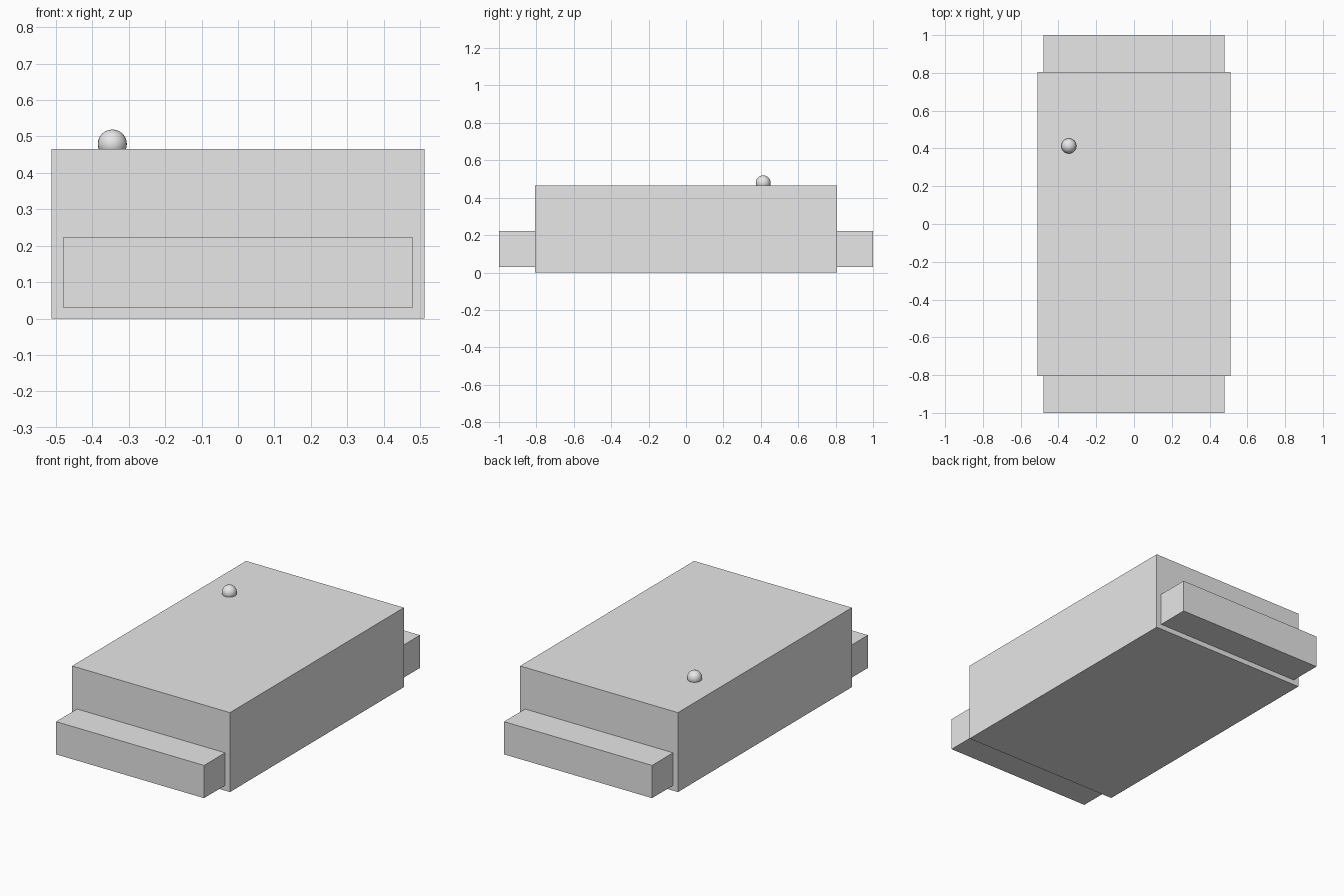
import bpy
import math

cube = bpy.data.objects.get("Cube")
if cube:
    bpy.data.objects.remove(cube, do_unlink=True)

grey = bpy.data.materials.new("plain grey")
grey.use_nodes = True
colour = (0.8, 0.8, 0.8, 1)
grey.diffuse_color = colour
grey.node_tree.nodes["Principled BSDF"].inputs["Base Color"].default_value = colour


def box(name, size, centre):
    bpy.ops.mesh.primitive_cube_add(size=1, location=centre)
    ob = bpy.context.object
    ob.name = name
    ob.scale = size
    bpy.ops.object.transform_apply(location=False, rotation=False, scale=True)
    ob.data.materials.append(grey)
    return ob


# Main body
box("body", (1.024, 1.612, 0.466), (0, 0, 0.233))

# Matching end terminals, butted against the body
for name, side in (("front_terminal", -1), ("back_terminal", 1)):
    box(name, (0.96, 0.194, 0.192), (0, side * 0.903, 0.126))

# Small round marker set into the top
bpy.ops.mesh.primitive_uv_sphere_add(
    segments=24, ring_count=12, radius=0.04, location=(-0.345, 0.413, 0.479))
marker = bpy.context.object
marker.name = "marker_dot"
marker.data.materials.append(grey)
bpy.ops.object.shade_smooth_by_angle(angle=math.radians(40))
